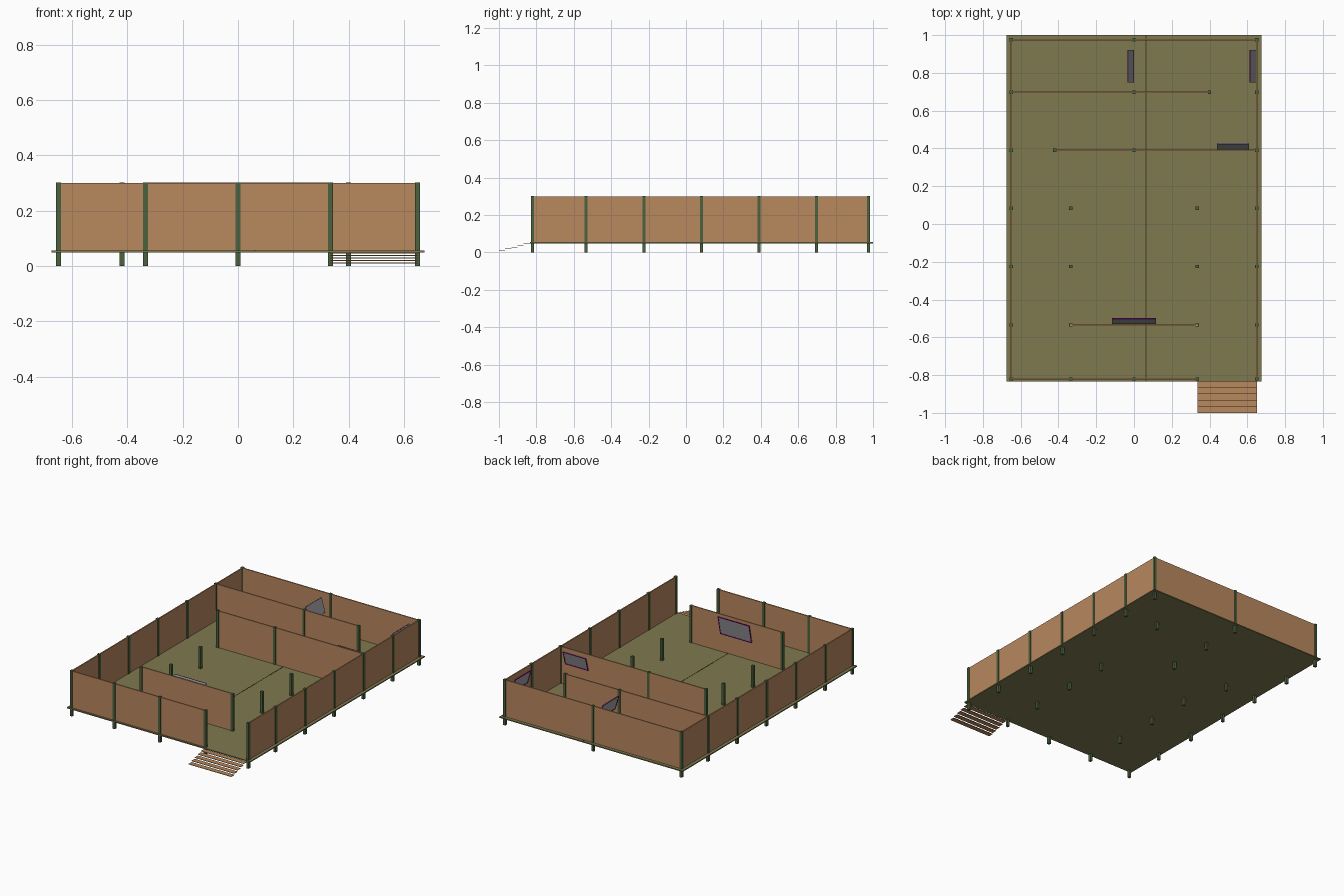
import bpy
import bmesh
import math
from mathutils import Matrix, Vector

if "Cube" in bpy.data.objects:
    bpy.data.objects.remove(bpy.data.objects["Cube"], do_unlink=True)


def material(name, rgb):
    # sRGB bytes to linear
    lin = [((c / 255 + 0.055) / 1.055) ** 2.4 if c > 10 else c / 3294 for c in rgb]
    mat = bpy.data.materials.new(name)
    mat.use_nodes = True
    mat.diffuse_color = (*lin, 1)
    bsdf = mat.node_tree.nodes["Principled BSDF"]
    bsdf.inputs["Base Color"].default_value = (*lin, 1)
    bsdf.inputs["Roughness"].default_value = 0.8
    return mat


TAN = material("tan_board", (184, 136, 94))
OLIVE = material("olive_floor", (127, 122, 80))
GREEN = material("green_timber", (76, 98, 62))
DARK = material("dark_seam", (62, 60, 40))
GREY = material("grey_screen", (160, 160, 165))
PURPLE = material("purple_frame", (150, 0, 135))


def add_box(bm, lo, hi):
    lo, hi = Vector(lo), Vector(hi)
    size = hi - lo
    mat = Matrix.Translation((lo + hi) / 2) @ Matrix.Diagonal((*size, 1))
    bmesh.ops.create_cube(bm, size=1, matrix=mat)


def boxes(name, items, mat):
    bm = bmesh.new()
    for lo, hi in items:
        add_box(bm, lo, hi)
    mesh = bpy.data.meshes.new(name)
    bm.to_mesh(mesh)
    bm.free()
    mesh.materials.append(mat)
    obj = bpy.data.objects.new(name, mesh)
    bpy.context.collection.objects.link(obj)
    return obj


FLOOR, TOP, HALF = 0.056, 0.3, 0.65
XS = (-HALF, -0.335, 0, 0.335, HALF)
YS = (-0.82, -0.535, -0.225, 0.083, 0.39, 0.698, 0.975)
FRONT, PORCH, ROW_A, ROW_B, HALL, ROOM, BACK = YS

# Floor deck with its long centre seam
boxes("floor", [((-0.675, -0.835, 0.049), (0.675, 1, FLOOR))], OLIVE)
boxes("floor_seam", [((0.06, -0.835, FLOOR), (0.065, 1, FLOOR + 0.001))], DARK)


# Walls
def wall(name, a, b, top=TOP):
    t = 0.004
    boxes(name, [((a[0] - t, a[1] - t, FLOOR - 0.002), (b[0] + t, b[1] + t, top))], TAN)


wall("front_wall", (-HALF, FRONT), (0.335, FRONT))
wall("back_wall", (-HALF, BACK), (HALF, BACK))
wall("left_wall", (HALF, FRONT), (HALF, BACK))
wall("right_wall", (-HALF, FRONT), (-HALF, BACK))
wall("entry_screen_wall", (-0.335, PORCH), (0.335, PORCH), TOP + 0.003)
wall("hall_wall", (-0.42, HALL), (HALF, HALL))
wall("room_wall", (-HALF, ROOM), (0.4, ROOM))

# Posts running from the ground through the deck
tall = [(x, y) for x in (-HALF, HALF) for y in YS]
tall += [(x, FRONT) for x in XS[1:4]] + [(0, BACK)]
tall += [(-0.335, PORCH), (0.335, PORCH)]
tall += [(-0.42, HALL), (0, HALL), (0, ROOM), (0.4, ROOM)]
short = [(x, y) for x in (-0.335, 0.335) for y in (ROW_A, ROW_B)]


def posts(name, spots, height, r=0.0085):
    boxes(name, [((x - r, y - r, 0), (x + r, y + r, height)) for x, y in spots], GREEN)


posts("wall_posts", tall, TOP + 0.003)
posts("free_posts", short, 0.2)

# Entry ramp of stepped slats
slats, count, depth = [], 5, 0.165 / 5
for i in range(count):
    y, z = -0.835 - i * depth, 0.048 - i * 0.009
    slats.append(((0.335, y - depth, z - 0.003), (HALF, y, z)))
boxes("ramp_slats", slats, TAN)


# Wall screens leaning out at the top, framed on the front
def screen(name, centre, width, low, high, turn):
    lean, rim, t = 0.027, 0.005, 0.002
    tall_size = math.hypot(lean, high - low)
    w = width / 2
    panel = boxes(name + "_panel", [((-w, -t, 0), (w, t, tall_size))], GREY)
    bars = [((-w, -t, 0), (w, t * 2, rim)),
            ((-w, -t, tall_size - rim), (w, t * 2, tall_size)),
            ((-w, t, 0), (rim - w, t * 2, tall_size)),
            ((w - rim, t, 0), (w, t * 2, tall_size))]
    frame = boxes(name + "_frame", bars, PURPLE)
    tilt = Matrix.Rotation(-math.atan2(lean, high - low), 4, 'X')
    place = Matrix.Translation((*centre, low)) @ Matrix.Rotation(turn, 4, 'Z') @ tilt
    for obj in (panel, frame):
        obj.matrix_world = place


screen("entry_screen", (0, PORCH + 0.007), 0.232, 0.175, 0.3, 0)
screen("hall_screen", (0.525, HALL + 0.007), 0.17, 0.195, 0.287, 0)
screen("room_screen", (-0.003, 0.835), 0.17, 0.195, 0.29, math.pi / 2)
screen("side_screen", (HALF - 0.007, 0.835), 0.17, 0.195, 0.287, math.pi / 2)
